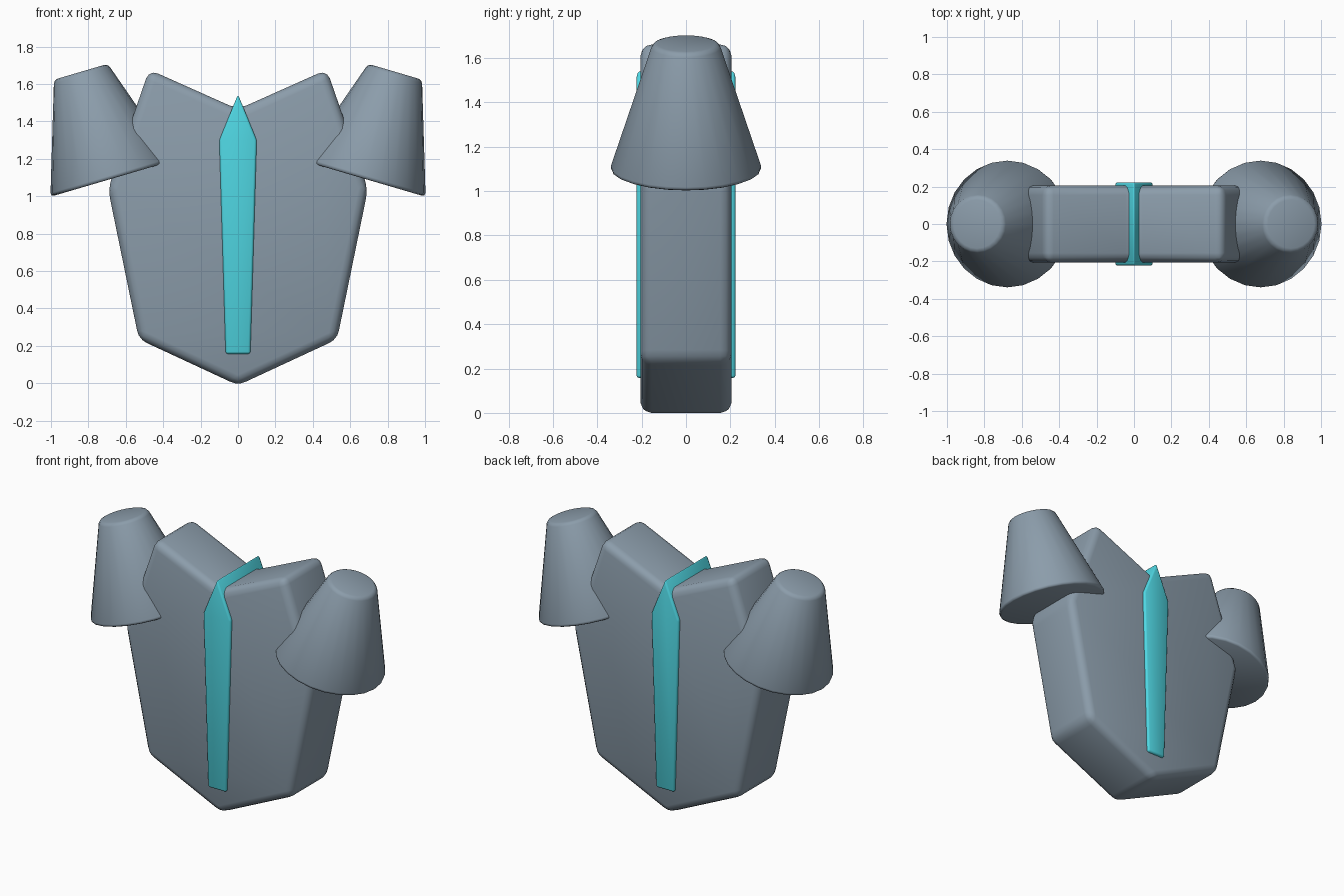
import bpy, bmesh, math
from mathutils import Matrix

if "Cube" in bpy.data.objects:
    bpy.data.objects.remove(bpy.data.objects["Cube"])


def material(name, colour):
    mat = bpy.data.materials.new(name)
    mat.diffuse_color = colour
    mat.use_nodes = True
    mat.node_tree.nodes["Principled BSDF"].inputs["Base Color"].default_value = mat.diffuse_color
    return mat


slate = material("slate", (0.26, 0.335, 0.405, 1))
teal = material("teal", (0.08, 0.69, 0.78, 1))


def finish(obj, width, segments, mat):
    # Rounded edges, soft shading flowing over the bevels
    obj.data.materials.append(mat)
    bev = obj.modifiers.new("bevel", 'BEVEL')
    bev.width = width
    bev.segments = segments
    bev.limit_method = 'ANGLE'
    bev.angle_limit = math.radians(20)
    obj.data.shade_smooth()


def add_object(name, bm):
    bmesh.ops.recalc_face_normals(bm, faces=bm.faces)
    mesh = bpy.data.meshes.new(name)
    bm.to_mesh(mesh)
    bm.free()
    obj = bpy.data.objects.new(name, mesh)
    bpy.context.collection.objects.link(obj)
    return obj


def slab(name, half, depth):
    # Mirror a half profile (x, z) about x = 0 and extrude it along y
    outline = half + [(-x, z) for x, z in reversed(half) if x > 0]
    bm = bmesh.new()
    face = bm.faces.new([bm.verts.new((x, -depth, z)) for x, z in outline])
    ext = bmesh.ops.extrude_face_region(bm, geom=[face])
    verts = [g for g in ext["geom"] if isinstance(g, bmesh.types.BMVert)]
    bmesh.ops.translate(bm, verts=verts, vec=(0, 2 * depth, 0))
    # extrude_face_region drops the source face when needed: close any open end
    bmesh.ops.holes_fill(bm, edges=[e for e in bm.edges if e.is_boundary])
    return add_object(name, bm)


# Torso
torso = slab("torso", [(0, -0.011), (0.53, 0.235), (0.695, 1.04),
                       (0.475, 1.677), (0, 1.465)], 0.205)
finish(torso, 0.05, 3, slate)

# Coloured centre stripe running through front and back
stripe = slab("centre_stripe", [(0.066, 0.157), (0.10, 1.30), (0, 1.545)], 0.223)
finish(stripe, 0.012, 2, teal)

# Tilted shoulder cones
for side, name in ((1, "shoulder_right"), (-1, "shoulder_left")):
    bm = bmesh.new()
    bmesh.ops.create_cone(bm, cap_ends=True, segments=24, radius1=0.345,
                          radius2=0.15, depth=0.595)
    tilt = Matrix.Rotation(side * math.radians(16.4), 4, 'Y')
    bm.transform(Matrix.Translation((side * 0.756, 0, 1.38)) @ tilt)
    finish(add_object(name, bm), 0.02, 2, slate)
